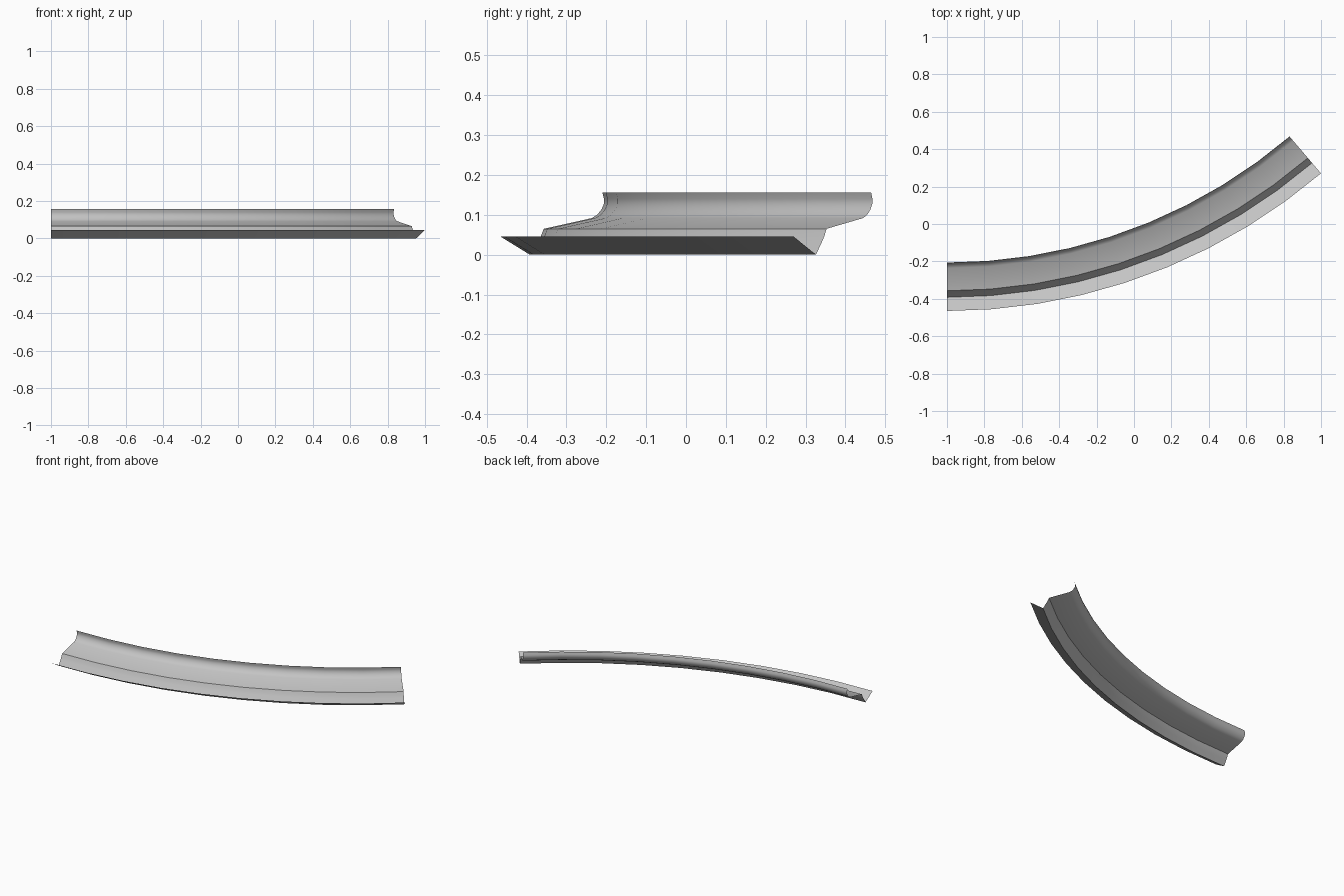
import bpy
import bmesh
from math import cos, sin, radians

cube = bpy.data.objects.get("Cube")
if cube:
    bpy.data.objects.remove(cube, do_unlink=True)

# Plain grey finish
grey = bpy.data.materials.new("plain grey")
grey.use_nodes = True
colour = (0.55, 0.55, 0.55, 1)
grey.diffuse_color = colour
grey.node_tree.nodes["Principled BSDF"].inputs["Base Color"].default_value = colour

# Arc along which the trim runs
CENTRE_X, CENTRE_Y = -1.0, 2.62
SWEEP = radians(40.4)
SEGMENTS = 9

# Cross-section: (y, z) at the straight end, from outer lip to top edge
profile = [
    (-0.465, 0.045), (-0.392, 0.0),                    # sloping lip
    (-0.373, 0.031), (-0.365, 0.045), (-0.357, 0.065),  # short riser
    (-0.236, 0.092), (-0.222, 0.101), (-0.212, 0.114),  # shelf and cove
    (-0.206, 0.128), (-0.206, 0.14), (-0.21, 0.156),    # rolled top edge
]


def sweep_profile(name, points):
    """Sweep an open cross-section around the arc as a thin sheet."""
    bm = bmesh.new()
    rings = []
    for i in range(SEGMENTS + 1):
        a = SWEEP * i / SEGMENTS
        rings.append([bm.verts.new((CENTRE_X + (CENTRE_Y - y) * sin(a),
                                    CENTRE_Y - (CENTRE_Y - y) * cos(a), z))
                      for y, z in points])
    for r, s in zip(rings, rings[1:]):
        for j in range(len(points) - 1):
            bm.faces.new((r[j], s[j], s[j + 1], r[j + 1]))
    mesh = bpy.data.meshes.new(name)
    bm.to_mesh(mesh)
    bm.free()
    mesh.materials.append(grey)
    obj = bpy.data.objects.new(name, mesh)
    bpy.context.collection.objects.link(obj)
    return obj


trim = sweep_profile("curved_trim", profile)
bpy.ops.object.select_all(action="DESELECT")
trim.select_set(True)
bpy.context.view_layer.objects.active = trim
bpy.ops.object.shade_smooth_by_angle(angle=radians(35))
